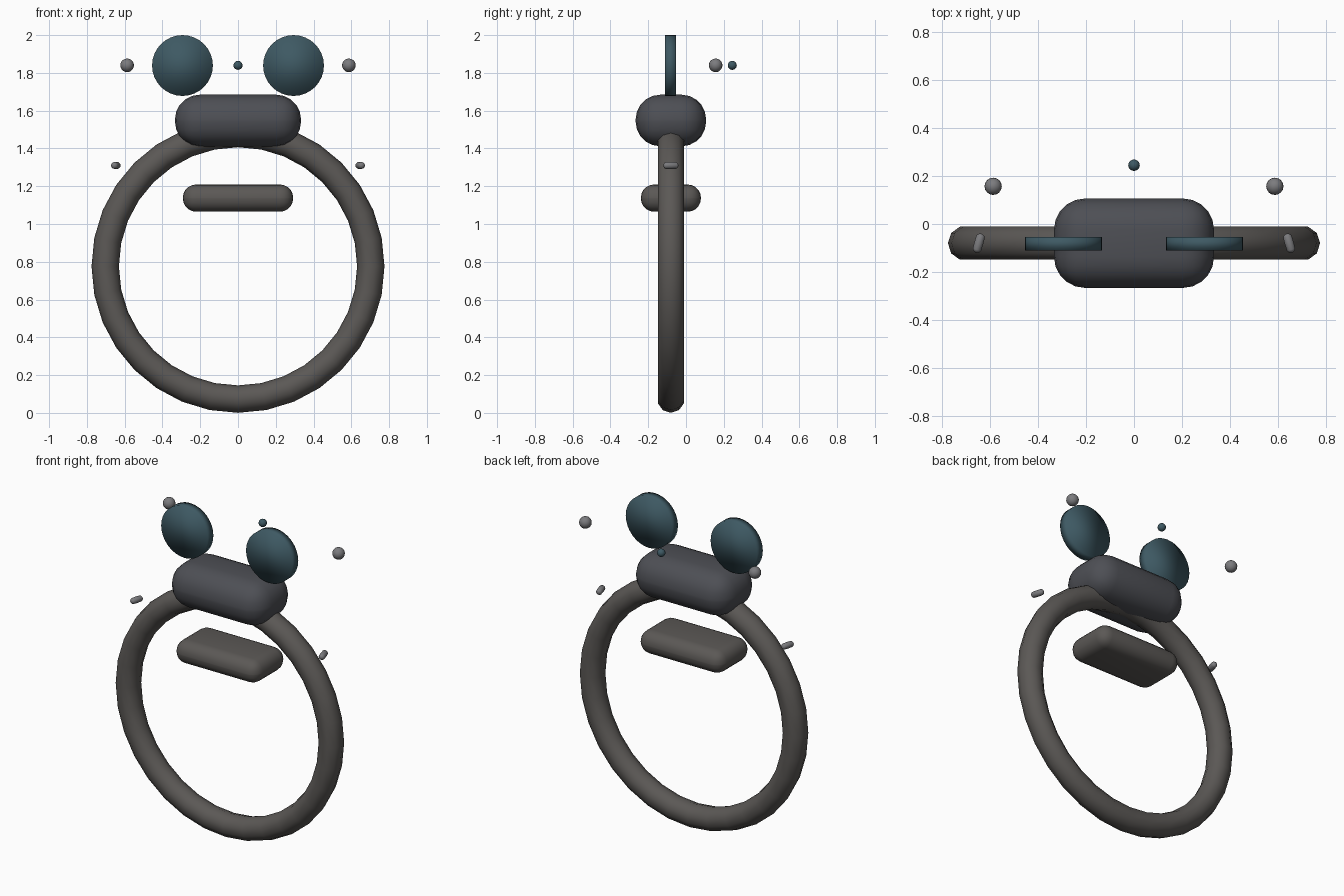
import bpy
from math import radians, cos, sin

if "Cube" in bpy.data.objects:
    bpy.data.objects.remove(bpy.data.objects["Cube"])

Y = -0.08  # shared mid-plane of the main parts


def material(name, rgb):
    m = bpy.data.materials.new(name)
    m.diffuse_color = (*rgb, 1)
    m.use_nodes = True
    m.node_tree.nodes["Principled BSDF"].inputs["Base Color"].default_value = m.diffuse_color
    return m


RING = material("warm_grey", (0.105, 0.098, 0.092))
BLOCK = material("slate", (0.075, 0.078, 0.09))
TEAL = material("dark_teal", (0.048, 0.1, 0.125))
METAL = material("mid_grey", (0.2, 0.2, 0.21))


def finish(name, mat):
    ob = bpy.context.object
    ob.name = name
    ob.data.materials.append(mat)
    bpy.ops.object.shade_smooth()
    return ob


def rounded_box(name, loc, size, radius, segments, mat):
    bpy.ops.mesh.primitive_cube_add(size=1, location=loc)
    bpy.context.object.scale = size
    bpy.ops.object.transform_apply(location=False, rotation=False, scale=True)
    ob = finish(name, mat)
    bev = ob.modifiers.new("round", 'BEVEL')
    bev.width = radius
    bev.segments = segments
    bev.limit_method = 'NONE'


def ball(name, loc, r, mat):
    bpy.ops.mesh.primitive_uv_sphere_add(segments=16, ring_count=10, radius=r, location=loc)
    return finish(name, mat)


# upright ring
bpy.ops.mesh.primitive_torus_add(major_segments=32, minor_segments=10,
                                 major_radius=0.703, minor_radius=0.0725,
                                 location=(0, Y, 0.776), rotation=(radians(90), 0, 0))
finish("ring", RING)

# top block and plate inside the ring
rounded_box("top_block", (0, Y, 1.548), (0.667, 0.373, 0.273), 0.13, 5, BLOCK)
rounded_box("inner_plate", (0, Y, 1.137), (0.584, 0.318, 0.144), 0.07, 5, RING)

for side, s in (("left", -1), ("right", 1)):
    # upright discs
    bpy.ops.mesh.primitive_cylinder_add(vertices=32, radius=0.161, depth=0.057,
                                        location=(s * 0.294, Y - 0.002, 1.839),
                                        rotation=(radians(90), 0, 0))
    finish(side + "_disc", TEAL)

    # side knobs
    ball(side + "_knob", (s * 0.587, 0.157, 1.84), 0.036, METAL)

    # small tilted capsule pegs: a sphere split and stretched along its axis
    peg = ball(side + "_peg", (s * 0.647, Y, 1.31), 0.019, METAL)
    for v in peg.data.vertices:
        if abs(v.co.z) > 0.001:
            v.co.z += 0.022 if v.co.z > 0 else -0.022
    peg.rotation_euler = (radians(-90), 0, radians(s * 16))

# centre bead
ball("centre_bead", (0, 0.245, 1.84), 0.024, TEAL)
